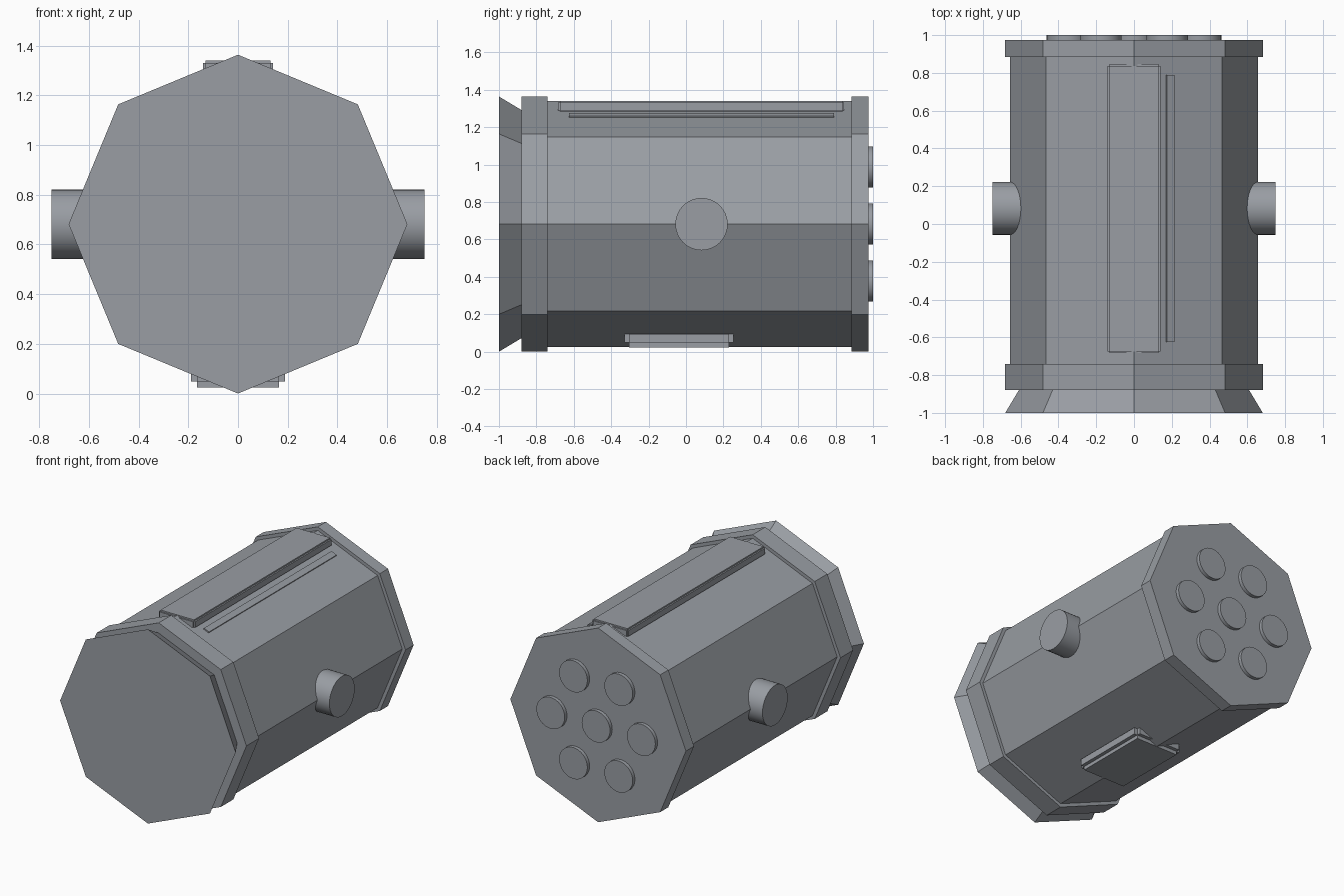
import bpy, bmesh
from math import pi, cos, sin
from mathutils import Matrix, Vector

if "Cube" in bpy.data.objects:
    bpy.data.objects.remove(bpy.data.objects["Cube"])

CZ = 0.682  # height of the barrel axis

metal = bpy.data.materials.new("dark_metal")
metal.diffuse_color = (0.32, 0.34, 0.37, 1)
metal.use_nodes = True
metal.node_tree.nodes["Principled BSDF"].inputs["Base Color"].default_value = metal.diffuse_color


def make(name, bm):
    bmesh.ops.recalc_face_normals(bm, faces=bm.faces)
    mesh = bpy.data.meshes.new(name)
    bm.to_mesh(mesh)
    bm.free()
    mesh.materials.append(metal)
    ob = bpy.data.objects.new(name, mesh)
    bpy.context.collection.objects.link(ob)
    return ob


def octagon_loft(name, profile):
    """Capped octagonal body along y from (y, radius) pairs."""
    bm = bmesh.new()
    rings = [[bm.verts.new((r * cos(i * pi / 4), y, CZ + r * sin(i * pi / 4)))
              for i in range(8)] for y, r in profile]
    for a, b in zip(rings, rings[1:]):
        for i in range(8):
            j = (i + 1) % 8
            bm.faces.new((a[i], a[j], b[j], b[i]))
    bm.faces.new(rings[0])
    bm.faces.new(rings[-1])
    return make(name, bm)


def notched_box(name, lo, hi, notch):
    """Box whose edges are all cut by a square step."""
    lo, hi = Vector(lo), Vector(hi)
    bm = bmesh.new()
    for axis in range(3):
        size = (hi - lo) - Vector([0 if k == axis else 2 * notch for k in range(3)])
        bmesh.ops.create_cube(bm, size=1, matrix=Matrix.Translation((lo + hi) / 2)
                              @ Matrix.Diagonal((*size, 1)))
    return make(name, bm)


def cylinder(name, start, end, radius, segments=32):
    start, end = Vector(start), Vector(end)
    d = end - start
    bm = bmesh.new()
    bmesh.ops.create_cone(bm, cap_ends=True, segments=segments, radius1=radius,
                          radius2=radius, depth=d.length,
                          matrix=Matrix.Translation((start + end) / 2)
                          @ d.to_track_quat('Z', 'Y').to_matrix().to_4x4())
    ob = make(name, bm)
    bpy.ops.object.select_all(action='DESELECT')
    bpy.context.view_layer.objects.active = ob
    ob.select_set(True)
    bpy.ops.object.shade_smooth_by_angle(angle=pi / 6)
    return ob


# Octagonal hull: flared front end, front band, body, rear band
octagon_loft("barrel_hull", [(-1, 0.682), (-0.88, 0.61), (-0.88, 0.682), (-0.74, 0.682),
                             (-0.74, 0.657), (0.885, 0.657), (0.885, 0.682), (0.975, 0.682)])

# Seven round discs on the rear face
cylinder("rear_disc_centre", (0, 0.95, CZ), (0, 1, CZ), 0.11)
for i in range(6):
    x, z = 0.352 * cos(i * pi / 3), CZ + 0.352 * sin(i * pi / 3)
    cylinder(f"rear_disc_{i + 1}", (x, 0.95, z), (x, 1, z), 0.11)

# Side pivots
for side, s in (("right", 1), ("left", -1)):
    cylinder(f"pivot_{side}", (s * 0.55, 0.083, CZ), (s * 0.75, 0.083, CZ), 0.14)

# Top plate and bottom mount
notched_box("top_plate", (-0.14, -0.684, 1.28), (0.14, 0.846, 1.341), 0.01)
notched_box("bottom_mount", (-0.19, -0.33, 0.0235), (0.19, 0.255, 0.12), 0.025)

# Thin rail lying on the sloped upper right face
bm = bmesh.new()
bmesh.ops.create_cube(bm, size=1, matrix=Matrix.Translation((0.19, 0.082, 1.26))
                      @ Matrix.Rotation(pi / 8, 4, 'Y')
                      @ Matrix.Diagonal((0.043, 1.416, 0.018, 1)))
make("side_rail", bm)
